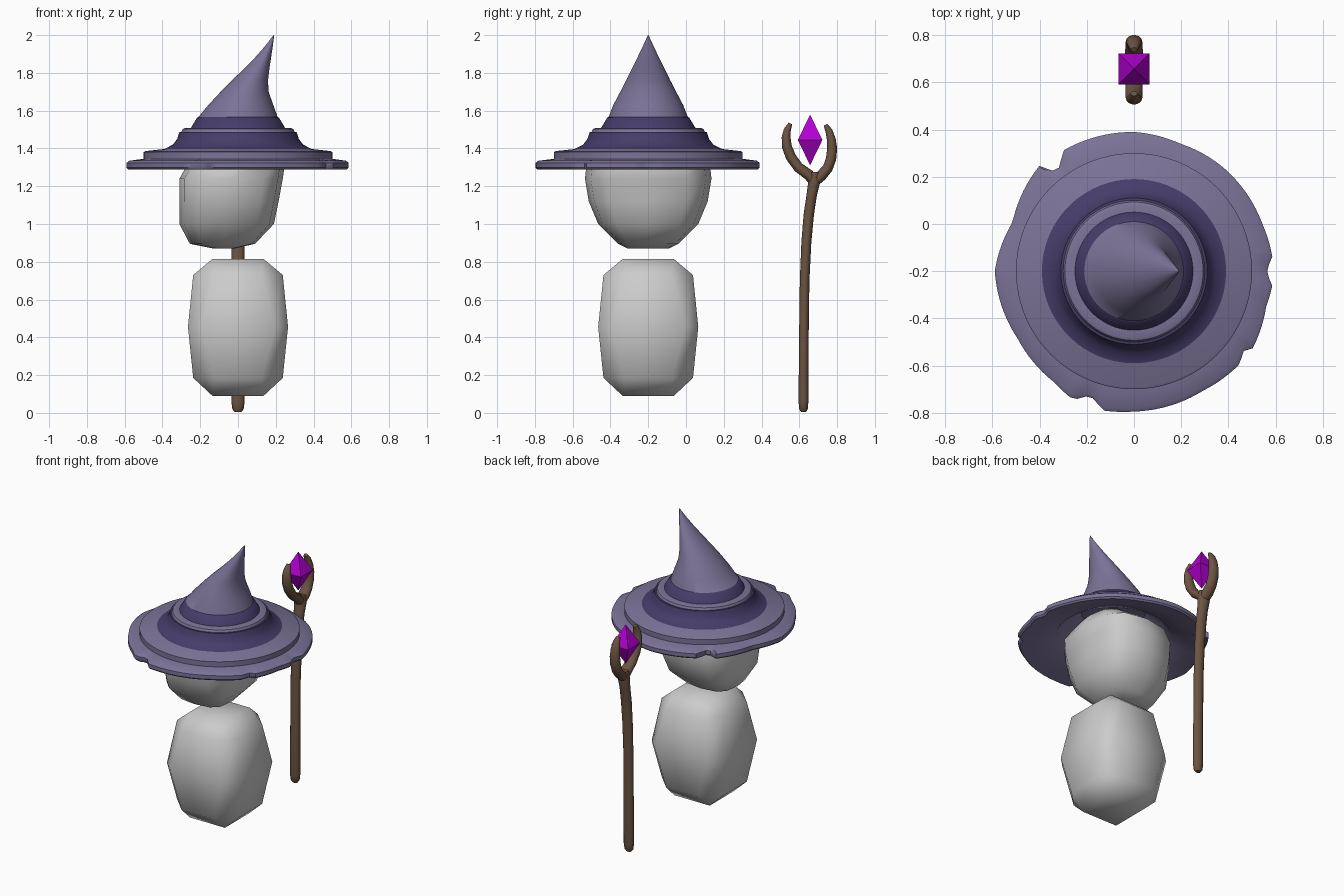
import bpy, bmesh
from math import sin, cos, pi, radians
from mathutils import Vector

if "Cube" in bpy.data.objects:
    bpy.data.objects.remove(bpy.data.objects["Cube"])


def material(name, rgb):
    m = bpy.data.materials.new(name)
    m.diffuse_color = (*rgb, 1)
    m.use_nodes = True
    m.node_tree.nodes["Principled BSDF"].inputs["Base Color"].default_value = m.diffuse_color
    return m


CLOTH = material("cloth", (0.20, 0.17, 0.31))
BAND = material("band", (0.06, 0.045, 0.14))
WOOD = material("wood", (0.15, 0.09, 0.055))
CRYSTAL = material("crystal", (0.45, 0.0, 0.65))


def loft(name, rings, mats=(), angle=40, picks=None):
    """Skin a stack of equal-length point rings and cap both ends."""
    bm = bmesh.new()
    loops = [[bm.verts.new(p) for p in ring] for ring in rings]
    n = len(loops[0])
    for k in range(len(loops) - 1):
        a, b = loops[k], loops[k + 1]
        for i in range(n):
            j = (i + 1) % n
            f = bm.faces.new((a[i], a[j], b[j], b[i]))
            f.material_index = picks[k] if picks else 0
    bm.faces.new(loops[0][::-1])
    bm.faces.new(loops[-1])
    bmesh.ops.remove_doubles(bm, verts=bm.verts, dist=1e-4)
    bmesh.ops.recalc_face_normals(bm, faces=bm.faces)
    mesh = bpy.data.meshes.new(name)
    bm.to_mesh(mesh)
    bm.free()
    for m in mats:
        mesh.materials.append(m)
    ob = bpy.data.objects.new(name, mesh)
    bpy.context.collection.objects.link(ob)
    if angle:
        bpy.ops.object.select_all(action='DESELECT')
        ob.select_set(True)
        bpy.context.view_layer.objects.active = ob
        bpy.ops.object.shade_smooth_by_angle(angle=radians(angle))
    return ob


CY = -0.2  # figure axis in y

# Body: chamfered block, octagonal rings closing to square ends
def octagon(h, a, z):
    pts = [(h, -a), (h, a), (a, h), (-a, h), (-h, a), (-h, -a), (-a, -h), (a, -h)]
    return [(x, y + CY, z) for x, y in pts]


loft("body", [octagon(h, a, z) for h, a, z in [
    (0.135, 0.135, 0.09), (0.237, 0.125, 0.185), (0.265, 0.195, 0.455),
    (0.237, 0.125, 0.73), (0.135, 0.135, 0.815)]], angle=60)


# Head: boxy rounded rings, flattened on the -x side
def squircle(z, x0, x1, ry, n=12, p=2 / 3):
    def s(v):
        return (1 if v > 0 else -1) * abs(v) ** p
    t = [2 * pi * i / n for i in range(n)]
    return [((x0 + x1) / 2 + (x1 - x0) / 2 * s(cos(a)), CY + ry * s(sin(a)), z) for a in t]


loft("head", [squircle(*r) for r in [
    (0.87, -0.13, -0.02, 0.11), (0.895, -0.255, 0.09, 0.16), (1.0, -0.31, 0.19, 0.265),
    (1.12, -0.31, 0.215, 0.315), (1.24, -0.31, 0.237, 0.335), (1.33, -0.26, 0.25, 0.325),
    (1.42, -0.2, 0.2, 0.2)]], angle=50)

# Hat: ragged brim outline as (angle, radius)
OUTLINE = [(-5, .59), (-2, .565), (2, .565), (5, .59), (20, .58), (50, .58), (70, .575),
           (90, .59), (121, .593), (125, .54), (130, .55), (132, .6), (158, .555),
           (180, .59), (210, .57), (235, .58), (245, .604), (248, .57), (253, .565),
           (257, .605), (270, .595), (300, .585), (320, .597), (322, .575), (325, .575),
           (327, .6), (345, .58), (355, .59)]


def brim_scale(deg):
    if deg > 355:
        deg -= 360
    for (a, r), (b, q) in zip(OUTLINE, OUTLINE[1:]):
        if a <= deg <= b:
            return (r + (q - r) * (deg - a) / (b - a)) / 0.59
    return 1


def hat_ring(z, rx, ry=None, cx=0, ragged=False, n=120):
    ry = ry or rx
    pts = []
    for i in range(n):
        k = brim_scale(360 * i / n) if ragged else 1
        t = 2 * pi * i / n
        pts.append((cx + rx * k * cos(t), CY + ry * k * sin(t), z))
    return pts


# Each row: ring, then material of the strip leading to the next ring
R = hat_ring
HAT = [
    (R(1.52, .20), 0), (R(1.43, .30), 0), (R(1.345, .36), 0), (R(1.31, .48), 0),
    (R(1.292, .56, ragged=True), 0), (R(1.288, .58, ragged=True), 0),
    (R(1.298, .59, ragged=True), 0), (R(1.324, .59, ragged=True), 0),
    (R(1.335, .575, ragged=True), 0), (R(1.345, .50), 0), (R(1.38, .50), 0),
    (R(1.386, .49), 0), (R(1.397, .39), 1), (R(1.42, .345), 1), (R(1.45, .322), 1),
    (R(1.487, .31), 1), (R(1.488, .30), 0), (R(1.503, .293), 0), (R(1.508, .28), 0),
    (R(1.508, .25), 1), (R(1.563, .217), 1), (R(1.566, .21), 0),
    (R(1.63, .172, .185, .015), 0), (R(1.70, .127, .148, .035), 0),
    (R(1.76, .096, .117, .063), 0), (R(1.82, .068, .088, .098), 0),
    (R(1.88, .043, .058, .132), 0), (R(1.94, .021, .029, .163), 0),
    (R(2.0, .002, .002, .19), 0)]
loft("hat", [h[0] for h in HAT], (CLOTH, BAND), picks=[h[1] for h in HAT])


# Staff parts: tubes swept along (y, z, radius) paths, wider in x
def tube(name, path, n=14):
    rings = []
    for k, (y, z, r) in enumerate(path):
        a, b = path[max(k - 1, 0)], path[min(k + 1, len(path) - 1)]
        d = Vector((b[0] - a[0], b[1] - a[1])).normalized()
        rings.append([(1.3 * r * cos(t), y + d.y * r * sin(t), z - d.x * r * sin(t))
                      for t in [2 * pi * i / n for i in range(n)]])
    return loft(name, rings, (WOOD,), angle=50)


tube("staff_shaft", [(.622, 0.005, .014), (.622, .02, .023), (.622, .06, .027), (.624, .4, .026),
                     (.628, .7, .026), (.637, .9, .027), (.650, 1.05, .028),
                     (.665, 1.15, .028), (.678, 1.22, .032), (.682, 1.275, .028)])
tube("staff_prong_left", [(.68, 1.22, .025), (.65, 1.26, .03), (.595, 1.30, .028),
                          (.555, 1.355, .028), (.534, 1.41, .027), (.530, 1.46, .024),
                          (.537, 1.50, .019), (.553, 1.532, .011)])
tube("staff_prong_right", [(.68, 1.22, .025), (.715, 1.255, .03), (.75, 1.295, .028),
                           (.768, 1.345, .028), (.774, 1.40, .027), (.769, 1.45, .024),
                           (.756, 1.495, .019), (.738, 1.525, .011)])

# Gem: four-sided bipyramid
def square(h, z):
    return [(x * h, .657 + y * h, z) for x, y in [(1, 1), (-1, 1), (-1, -1), (1, -1)]]


loft("gem", [square(.001, 1.313), square(.065, 1.445), square(.001, 1.577)], (CRYSTAL,), angle=0)
